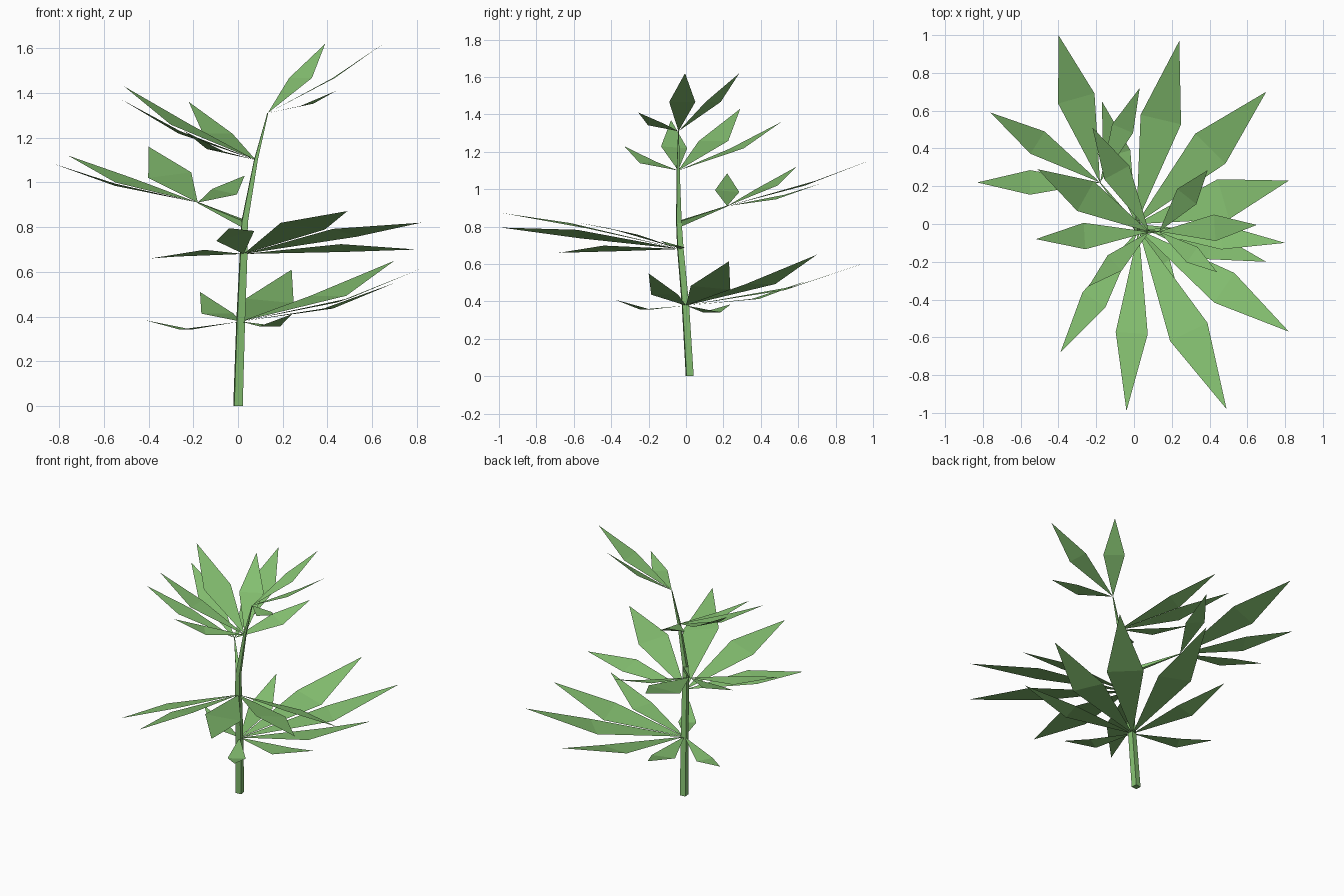
import bpy, bmesh, math
from mathutils import Vector

green = bpy.data.materials.new("leaf green")
green.diffuse_color = (0.235, 0.53, 0.165, 1)


def finish(name, bm):
    mesh = bpy.data.meshes.new(name)
    bm.to_mesh(mesh)
    bm.free()
    mesh.materials.append(green)
    obj = bpy.data.objects.new(name, mesh)
    bpy.context.collection.objects.link(obj)
    return obj


def stalk(name, path, u, v, turn):
    """Four-sided tapering stalk; path holds (centre, radius), u and v span the section."""
    bm = bmesh.new()
    rings = []
    for p, r in path:
        ring = []
        for i in range(4):
            a = turn + math.pi / 4 + i * math.pi / 2
            ring.append(bm.verts.new(Vector(p) + r * (math.cos(a) * u + math.sin(a) * v)))
        rings.append(ring)
    for a, b in zip(rings, rings[1:]):
        for i in range(4):
            j = (i + 1) % 4
            bm.faces.new((a[i], a[j], b[j], b[i]))
    bm.faces.new(rings[0][::-1])
    bm.faces.new(rings[-1])
    bmesh.ops.recalc_face_normals(bm, faces=bm.faces)
    finish(name, bm)


def leaf_fan(name, base, sag, leaflets):
    """Kite-shaped leaflets from one node: tip x, y, z, width, roll (left minus right height)."""
    bm = bmesh.new()
    base = Vector(base)
    for x, y, z, width, roll in leaflets:
        tip = Vector((x, y, z))
        d = tip - base
        side = Vector((-d.y, d.x, 0)).normalized() * width / 2
        side.z = roll / 2
        mid = base + d * 0.57 - Vector((0, 0, sag))
        b, r, t, l = [bm.verts.new(p) for p in (base, mid - side, tip, mid + side)]
        bm.faces.new((b, r, l))
        bm.faces.new((r, t, l))
    finish(name, bm)


# Main stem and the side branch
stalk("stem", [((0, 0.02, 0), 0.027), ((0.012, -0.003, 0.38), 0.025),
               ((0.025, -0.03, 0.68), 0.022), ((0.029, -0.038, 0.82), 0.019),
               ((0.08, -0.042, 1.10), 0.011), ((0.133, -0.04, 1.31), 0.003)],
      Vector((1, 0, 0)), Vector((0, 1, 0)), 0.12)
stalk("side_branch", [((0.027, -0.035, 0.815), 0.021), ((-0.18, 0.22, 0.91), 0.003)],
      Vector((0.77, 0.63, 0)), Vector((0, 0, 1)), 0)

# Leaf fans from the lowest to the highest
leaf_fan("lowest_leaf", (0.012, 0.0, 0.378), 0.04, [
    (0.70, 0.70, 0.65, 0.225, 0), (0.24, 0.97, 0.61, 0.22, 0.02),
    (0.82, 0.23, 0.615, 0.22, -0.02), (-0.17, 0.65, 0.51, 0.15, 0),
    (0.70, -0.20, 0.55, 0.15, 0), (-0.42, 0.24, 0.385, 0.11, 0),
    (0.24, -0.38, 0.41, 0.11, 0)])
leaf_fan("front_leaf", (0.025, -0.03, 0.68), -0.015, [
    (0.49, -0.98, 0.872, 0.22, -0.03), (0.82, -0.57, 0.82, 0.19, -0.035),
    (-0.04, -0.99, 0.795, 0.17, 0.045), (0.80, -0.10, 0.70, 0.13, -0.035),
    (-0.39, -0.68, 0.66, 0.145, 0.03)])
leaf_fan("branch_leaf", (-0.18, 0.22, 0.91), 0.02, [
    (-0.83, 0.22, 1.085, 0.13, 0.01), (-0.76, 0.59, 1.12, 0.14, -0.02),
    (-0.40, 1.0, 1.16, 0.20, -0.025), (0.03, 0.72, 1.03, 0.12, 0.025)])
leaf_fan("upper_leaf", (0.08, -0.042, 1.10), 0.03, [
    (-0.51, 0.29, 1.43, 0.18, 0), (-0.52, -0.08, 1.37, 0.14, 0.01),
    (-0.22, 0.51, 1.36, 0.15, 0), (-0.24, -0.33, 1.23, 0.11, -0.01)])
leaf_fan("top_leaf", (0.133, -0.04, 1.31), 0.02, [
    (0.65, -0.005, 1.62, 0.14, 0), (0.39, 0.285, 1.62, 0.13, 0),
    (0.44, -0.255, 1.41, 0.10, 0.01)])
